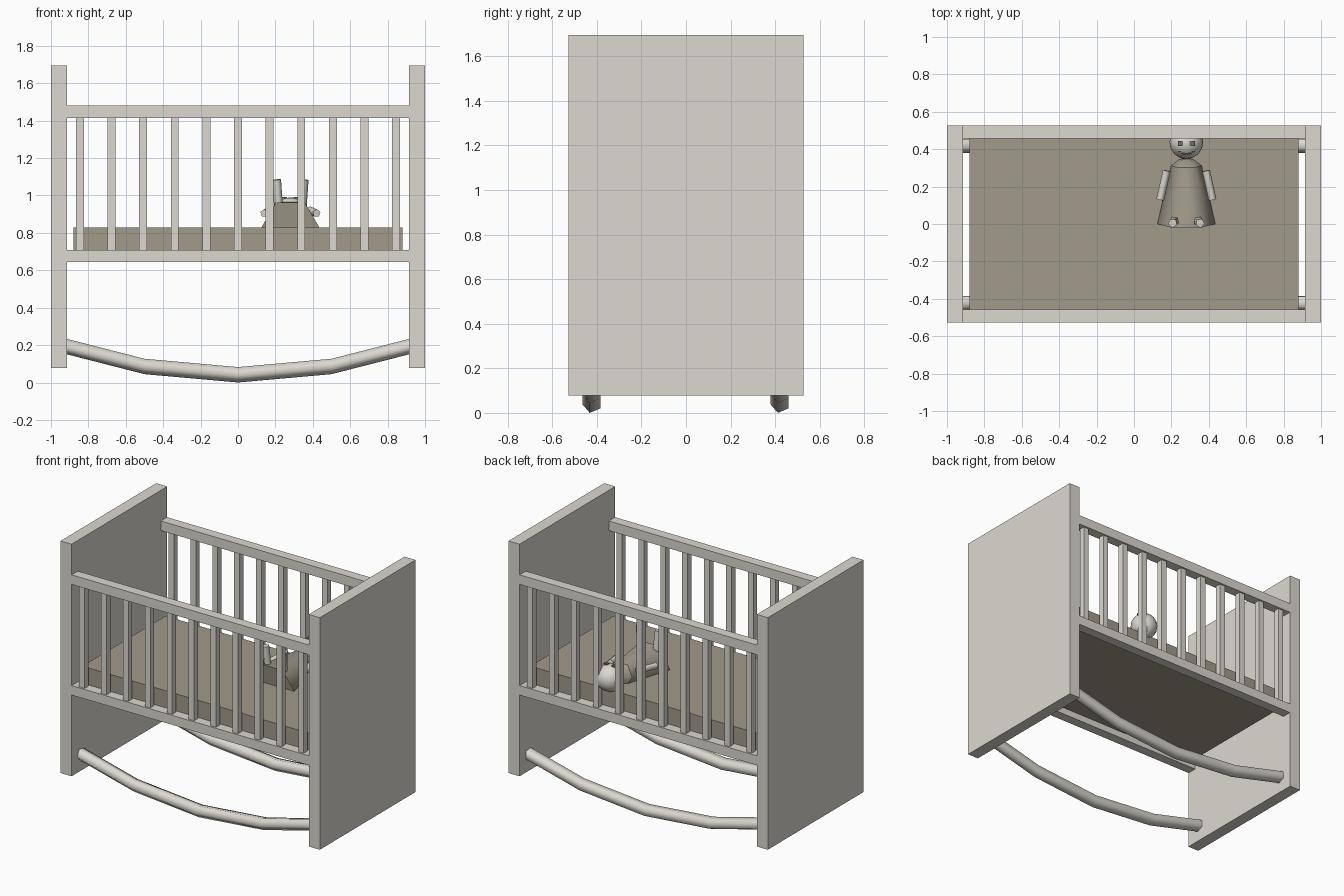
import bpy, math
from mathutils import Vector

if "Cube" in bpy.data.objects:
    bpy.data.objects.remove(bpy.data.objects["Cube"])


def mat(name, c):
    m = bpy.data.materials.new(name)
    m.diffuse_color = (*c, 1)
    m.use_nodes = True
    m.node_tree.nodes["Principled BSDF"].inputs["Base Color"].default_value = m.diffuse_color
    return m


PAINT = mat("pale paint", (0.715, 0.692, 0.632))
CLOTH = mat("tan cloth", (0.36, 0.328, 0.26))
DARK = mat("dark grey", (0.15, 0.15, 0.12))


def finish(o, name, m, smooth=None):
    o.name = name
    o.data.materials.append(m)
    if smooth:
        bpy.ops.object.select_all(action='DESELECT')
        o.select_set(True)
        bpy.context.view_layer.objects.active = o
        bpy.ops.object.shade_smooth_by_angle(angle=math.radians(smooth))
    return o


def box(name, x, y, z, m):
    """Box from (min, max) pairs."""
    bpy.ops.mesh.primitive_cube_add(size=1)
    o = bpy.context.object
    o.location = [(a + b) / 2 for a, b in (x, y, z)]
    o.scale = [b - a for a, b in (x, y, z)]
    return finish(o, name, m)


def cone(name, p, q, r1, r2, sides, m, smooth=75, spin=0):
    """Tapered prism from point p to point q."""
    p, q = Vector(p), Vector(q)
    d = q - p
    bpy.ops.mesh.primitive_cone_add(vertices=sides, radius1=r1, radius2=r2, depth=d.length)
    o = bpy.context.object
    if spin:
        for v in o.data.vertices:
            x, y = v.co.x, v.co.y
            v.co.x = x * math.cos(spin) - y * math.sin(spin)
            v.co.y = x * math.sin(spin) + y * math.cos(spin)
    o.rotation_mode = 'QUATERNION'
    o.rotation_quaternion = d.to_track_quat('Z', 'Y')
    o.location = (p + q) / 2
    return finish(o, name, m, smooth)


def rocker(name, y, r=0.0435, n=5):
    """Five-sided bar swept along a bowed path."""
    path = [(-0.95, 0.202), (-0.5, 0.087), (0, 0.0425), (0.5, 0.087), (0.95, 0.202)]
    verts, faces = [], []
    for x, z in path:
        for k in range(n):
            a = math.radians(257 + 360 / n * k)
            verts.append((x, y + r * math.cos(a), z + r * math.sin(a)))
    for i in range(len(path) - 1):
        for k in range(n):
            j = (k + 1) % n
            faces.append((i * n + n + k, i * n + n + j, i * n + j, i * n + k))
    last = (len(path) - 1) * n
    faces += [tuple(range(n)), tuple(range(last + n - 1, last - 1, -1))]
    me = bpy.data.meshes.new(name)
    me.from_pydata(verts, [], [f[::-1] for f in faces])
    me.update()
    o = bpy.data.objects.new(name, me)
    bpy.context.collection.objects.link(o)
    # ends face outward along x, sides face away from the path
    return finish(o, name, PAINT, 75)


# End panels
box("left_end_panel", (-1, -0.915), (-0.527, 0.527), (0.077, 1.695), PAINT)
box("right_end_panel", (0.915, 1), (-0.527, 0.527), (0.077, 1.695), PAINT)

# Side rails, slats and rockers
for side, s in (("front", -1), ("back", 1)):
    ys = sorted((s * 0.457, s * 0.526))
    box(side + "_top_rail", (-0.916, 0.916), ys, (1.414, 1.481), PAINT)
    box(side + "_lower_rail", (-0.916, 0.916), ys, (0.643, 0.709), PAINT)
    for i in range(11):
        x = (i - 5) * 0.169
        box(f"{side}_slat_{i}", (x - 0.021, x + 0.021), (s * 0.492 - 0.021, s * 0.492 + 0.021),
            (0.705, 1.418), PAINT)
    rocker(side + "_rocker", s * 0.422)

# Mattress
box("mattress", (-0.88, 0.88), (-0.458, 0.458), (0.69, 0.828), CLOTH)

# Doll lying on the mattress, head slightly raised
CX = 0.28
cone("doll_body", (CX, 0, 0.829), (CX, 0.312, 0.876), 0.155, 0.083, 6, CLOTH, 75, math.pi / 6)
cone("doll_shoulders", (CX, 0.312, 0.876), (CX, 0.345, 0.881), 0.083, 0.04, 6, CLOTH, 75,
     math.pi / 6)
bpy.ops.mesh.primitive_uv_sphere_add(segments=16, ring_count=10, radius=0.09,
                                     location=(CX, 0.437, 0.9))
finish(bpy.context.object, "doll_head", PAINT, 60)
for side, s in (("left", -1), ("right", 1)):
    cone(side + "_doll_arm", (CX + s * 0.105, 0.285, 0.92), (CX + s * 0.14, 0.13, 0.905),
         0.022, 0.022, 5, PAINT)
    cone(side + "_doll_leg", (CX + s * 0.06, 0.02, 0.90), (CX + s * 0.073, 0.005, 1.085),
         0.025, 0.025, 5, PAINT)
    box(side + "_doll_eye", (CX + s * 0.031 - 0.014, CX + s * 0.031 + 0.014),
        (0.417, 0.444), (0.983, 0.992), DARK)

# Mouth: thin bars in an arc on the face
for i in range(5):
    t = (i - 2) / 2
    x, y = t * 0.035, 0.374 + 0.012 * t * t
    z = 0.9 + math.sqrt(max(0.0, 0.0081 - x * x - (y - 0.437) ** 2))
    box(f"doll_mouth_{i}", (CX + x - 0.009, CX + x + 0.009), (y - 0.002, y + 0.002),
        (z - 0.005, z + 0.001), DARK)
